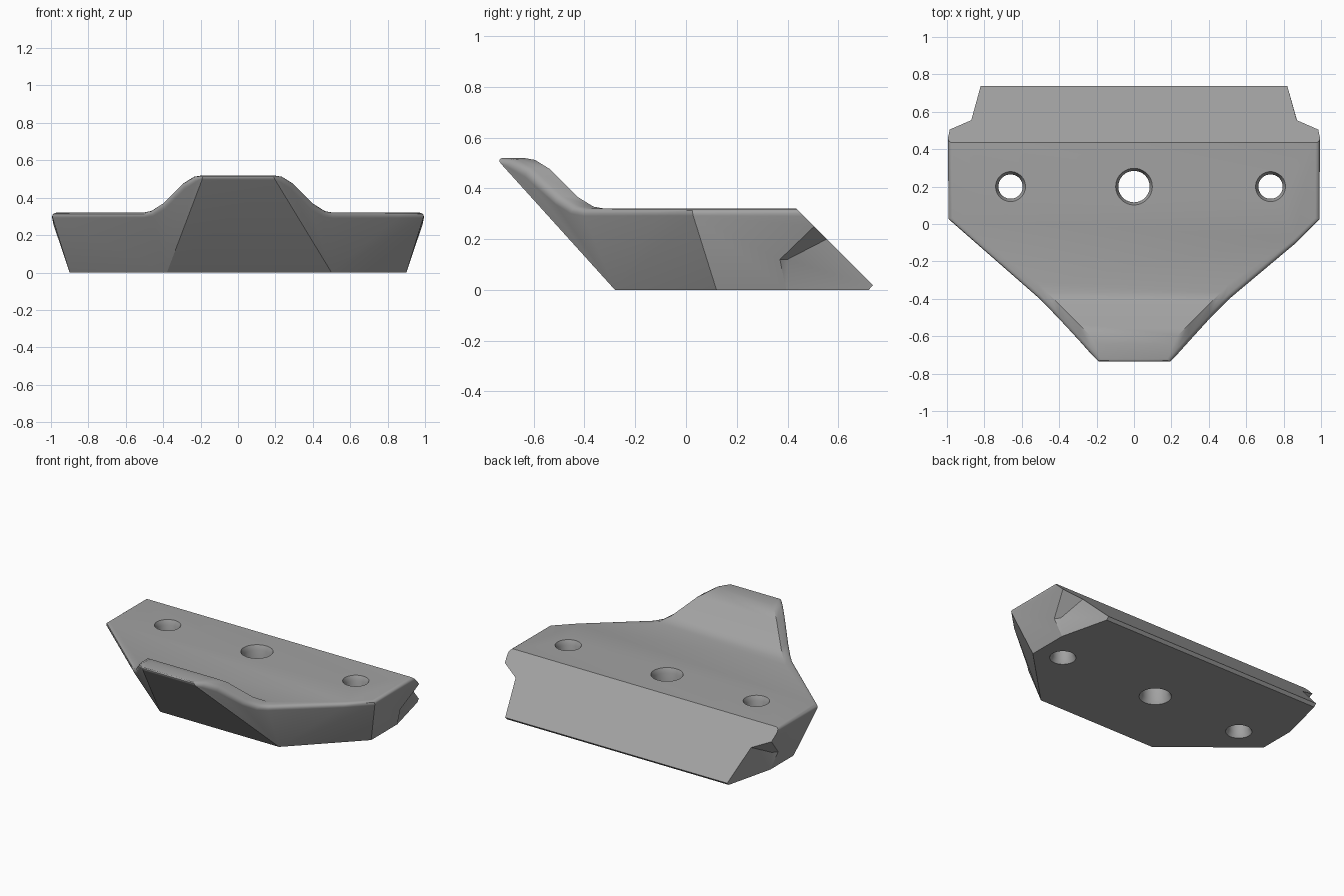
import bpy, bmesh, math

if "Cube" in bpy.data.objects:
    bpy.data.objects.remove(bpy.data.objects["Cube"])

grey = bpy.data.materials.new("plain grey")
grey.diffuse_color = (0.36, 0.36, 0.36, 1)
grey.use_nodes = True
grey.node_tree.nodes["Principled BSDF"].inputs["Base Color"].default_value = grey.diffuse_color

bm = bmesh.new()
cache = {}


def vert(p):
    key = tuple(round(c, 4) for c in p)
    if key not in cache:
        cache[key] = bm.verts.new(key)
    return cache[key]


def face(*pts):
    return bm.faces.new([vert(p) for p in pts])


# Raised lip: blended ramp rows (distance up the ramp, height)
RAMP = [(-.06, .32), (-.015, .328), (.045, .365), (.155, .475), (.215, .512), (.26, .52)]


def rim(s, k):
    d, z = RAMP[k]
    return (s * (.45 - d), -.41 - .34 * (d + .06) / .32, z)


def inner(s, k):
    d, z = RAMP[k]
    return (s * (.45 - d), -.38 - d, z)


last = len(RAMP) - 1
for k in range(last):
    face(inner(-1, k), inner(1, k), inner(1, k + 1), inner(-1, k + 1))
    for s in (-1, 1):
        face(inner(s, k), rim(s, k), rim(s, k + 1), inner(s, k + 1))
face(inner(-1, last), inner(1, last), rim(1, last), rim(-1, last))

# Sloping front and cheeks
foot = {-1: (-.38, -.28, 0), 1: (.5, -.28, 0)}
corner = {-1: (-.9, .15, 0), 1: (.9, .12, 0)}
elbow = (.88, -.1, .32)
face(foot[-1], foot[1], rim(1, last), rim(-1, last))
for s in (-1, 1):
    for k in range(last):
        face(foot[s], rim(s, k), rim(s, k + 1))


def shoulder(s):
    return (s, .02, .32)


face(foot[1], rim(1, 0), elbow)
face(foot[1], elbow, shoulder(1), corner[1])
face(foot[-1], rim(-1, 0), shoulder(-1), corner[-1])


# Sides with the notch ahead of the tail
def side(s):
    return [(s * x, y, z) for x, y, z in (
        (1, .435, .32), (.985, .505, .25), (.94, .37, .12), (.87, .555, .20),
        (.915, .40, .12), (.9, .395, 0), (.82, .737, .018), (.82, .72, 0))]


for s in (-1, 1):
    t, u, v, w, n, m, q, q0 = side(s)
    face(shoulder(s), t, u, v, m, corner[s])
    face(u, v, n)
    face(u, n, w)
    face(v, n, m)
    face(n, w, q, q0, m)

# Back slope, tail edge, underside and deck
L, R = side(-1), side(1)
face(L[0], L[1], L[3], L[6], R[6], R[3], R[1], R[0])
face(L[6], R[6], R[7], L[7])
face(foot[-1], foot[1], corner[1], R[5], R[7], L[7], L[5], corner[-1])
face(inner(-1, 0), inner(1, 0), rim(1, 0), elbow, shoulder(1), R[0],
     L[0], shoulder(-1), rim(-1, 0))
bmesh.ops.recalc_face_normals(bm, faces=bm.faces[:])

# Rounded upper rim
path = ([L[0], shoulder(-1)] + [rim(-1, k) for k in range(last + 1)]
        + [rim(1, k) for k in range(last, -1, -1)] + [elbow, shoulder(1), R[0]])
edges = [bm.edges.get((vert(a), vert(b))) for a, b in zip(path, path[1:])]
bmesh.ops.bevel(bm, geom=[e for e in edges if e], offset=.03, offset_type='OFFSET',
                segments=4, profile=.5, affect='EDGES', clamp_overlap=False)
mesh = bpy.data.meshes.new("wedge_body")
bm.to_mesh(mesh)
bm.free()
mesh.materials.append(grey)
body = bpy.data.objects.new("wedge_body", mesh)
bpy.context.collection.objects.link(body)


# Bolt holes, chamfered at both ends
def hole_cutter(name, x, r, lip, n=48):
    rows = [(lip + .02, -.02), (lip, 0), (r, .03), (r, .29), (lip, .32), (lip + .02, .34)]
    cb = bmesh.new()
    rings = [[cb.verts.new((x + a * math.cos(2 * math.pi * i / n),
                            .2 + a * math.sin(2 * math.pi * i / n), z))
              for i in range(n)] for a, z in rows]
    for lo, hi in zip(rings, rings[1:]):
        for i in range(n):
            j = (i + 1) % n
            cb.faces.new((lo[i], lo[j], hi[j], hi[i]))
    cb.faces.new(rings[0][::-1])
    cb.faces.new(rings[-1])
    me = bpy.data.meshes.new(name)
    cb.to_mesh(me)
    cb.free()
    me.materials.append(grey)
    ob = bpy.data.objects.new(name, me)
    bpy.context.collection.objects.link(ob)
    return ob


bpy.context.view_layer.objects.active = body
body.select_set(True)
for name, x, r, lip in (("left_hole", -.66, .065, .08), ("centre_hole", 0, .084, .098),
                        ("right_hole", .73, .065, .08)):
    cutter = hole_cutter(name, x, r, lip)
    mod = body.modifiers.new(name, 'BOOLEAN')
    mod.operation = 'DIFFERENCE'
    mod.solver = 'EXACT'
    mod.object = cutter
    bpy.ops.object.modifier_apply(modifier=name)
    bpy.data.objects.remove(cutter, do_unlink=True)

bpy.ops.object.shade_smooth_by_angle(angle=math.radians(30))
